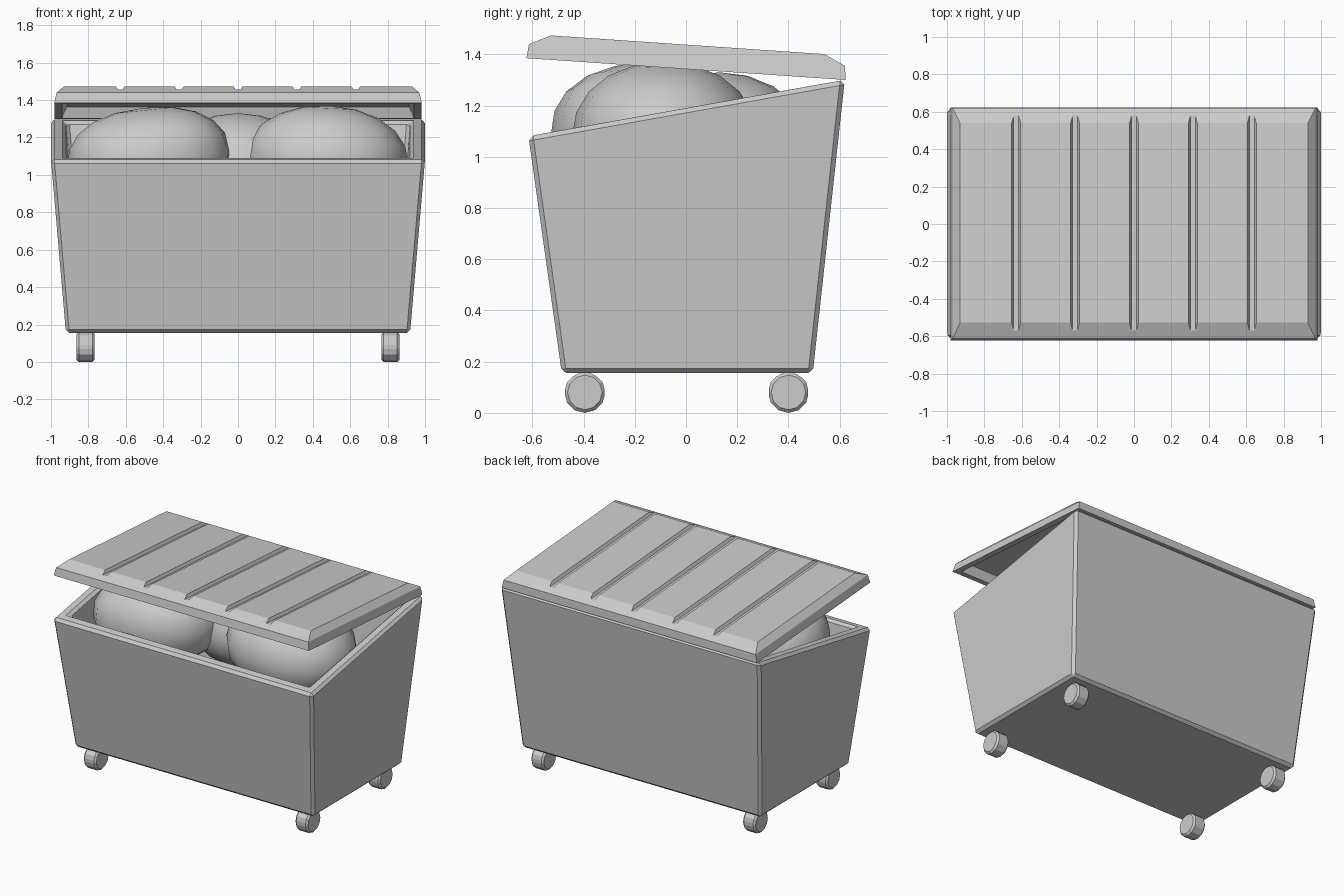
import bpy, bmesh
from math import radians, pi, copysign
from mathutils import Matrix, Euler

if "Cube" in bpy.data.objects:
    bpy.data.objects.remove(bpy.data.objects["Cube"])


def finish(bm, name):
    bmesh.ops.recalc_face_normals(bm, faces=bm.faces)
    me = bpy.data.meshes.new(name)
    bm.to_mesh(me)
    bm.free()
    ob = bpy.data.objects.new(name, me)
    bpy.context.collection.objects.link(ob)
    return ob


def loft(bm, rings):
    """Skin a stack of closed rings and cap both ends."""
    loops = [[bm.verts.new(p) for p in r] for r in rings]
    n = len(loops[0])
    for a, b in zip(loops, loops[1:]):
        for i in range(n):
            bm.faces.new((a[i], a[(i + 1) % n], b[(i + 1) % n], b[i]))
    bm.faces.new(loops[0])
    bm.faces.new(loops[-1])


def rect(x, y0, y1, z0, z1):
    """Rectangle whose front edge is at height z0 and back edge at z1."""
    return [(-x, y0, z0), (x, y0, z0), (x, y1, z1), (-x, y1, z1)]


def bevel(ob, width):
    m = ob.modifiers.new("bevel", 'BEVEL')
    m.width, m.segments, m.limit_method = width, 1, 'ANGLE'


# Tapered open container with sloping rim and inner cavity
bm = bmesh.new()
loft(bm, [rect(0.835, -0.41, 0.42, 0.24, 0.24),
          rect(0.92, -0.535, 0.545, 1.095, 1.287),
          rect(1.0, -0.615, 0.62, 1.08, 1.30),
          rect(0.92, -0.485, 0.495, 0.155, 0.155)])
body = finish(bm, "container_body")
bevel(body, 0.018)

# Hollow lid with chamfered top
bm = bmesh.new()
loft(bm, [rect(0.915, -0.565, 0.565, 0.06, 0.06),
          rect(0.94, -0.585, 0.585, 0, 0),
          rect(0.982, -0.625, 0.625, 0, 0),
          rect(0.97, -0.618, 0.618, 0.055, 0.055),
          rect(0.93, -0.535, 0.535, 0.095, 0.095)])
lid = finish(bm, "lid")

# Grooves cut across the lid
bm = bmesh.new()
for i in range(-2, 3):
    x = i * 0.315
    loft(bm, [[(x - 0.013, y, 0.075), (x + 0.013, y, 0.075),
               (x + 0.032, y, 0.11), (x - 0.032, y, 0.11)] for y in (-0.7, 0.7)])
cutter = finish(bm, "groove_cutter")
cutter.hide_render = True
m = lid.modifiers.new("grooves", 'BOOLEAN')
m.operation, m.object, m.solver = 'DIFFERENCE', cutter, 'EXACT'
bpy.context.view_layer.objects.active = lid
bpy.ops.object.modifier_apply(modifier="grooves")
bpy.data.objects.remove(cutter)
lid.location = (0, 0, 1.3425)
lid.rotation_euler.x = radians(-3.9)

# Wheels
for side, x in (("left", -0.815), ("right", 0.815)):
    for end, y in (("front", -0.395), ("back", 0.4)):
        bm = bmesh.new()
        bmesh.ops.create_cone(bm, cap_ends=True, segments=12, radius1=0.08,
                              radius2=0.08, depth=0.096,
                              matrix=Matrix.Translation((x, y, 0.08)) @ Matrix.Rotation(pi / 2, 4, 'Y'))
        bevel(finish(bm, f"wheel_{end}_{side}"), 0.012)


# Stuffed bags, slightly boxy rounded blobs
def bag(name, centre, radii, tilt, power):
    bm = bmesh.new()
    bmesh.ops.create_uvsphere(bm, u_segments=16, v_segments=10, radius=1)
    for v in bm.verts:
        v.co = [copysign(abs(c) ** power, c) * r for c, r in zip(v.co, radii)]
    rot = Euler([radians(a) for a in tilt]).to_matrix().to_4x4()
    bm.transform(Matrix.Translation(centre) @ rot)
    for f in bm.faces:
        f.smooth = True
    finish(bm, name)


bag("bag_left", (-0.475, -0.16, 1.08), (0.44, 0.37, 0.28), (0, -6, 5), 0.88)
bag("bag_right", (0.475, -0.085, 1.08), (0.435, 0.36, 0.29), (0, 3, 0), 0.95)
bag("bag_back", (0, 0.13, 1.04), (0.40, 0.36, 0.29), (0, 0, 0), 1.0)
